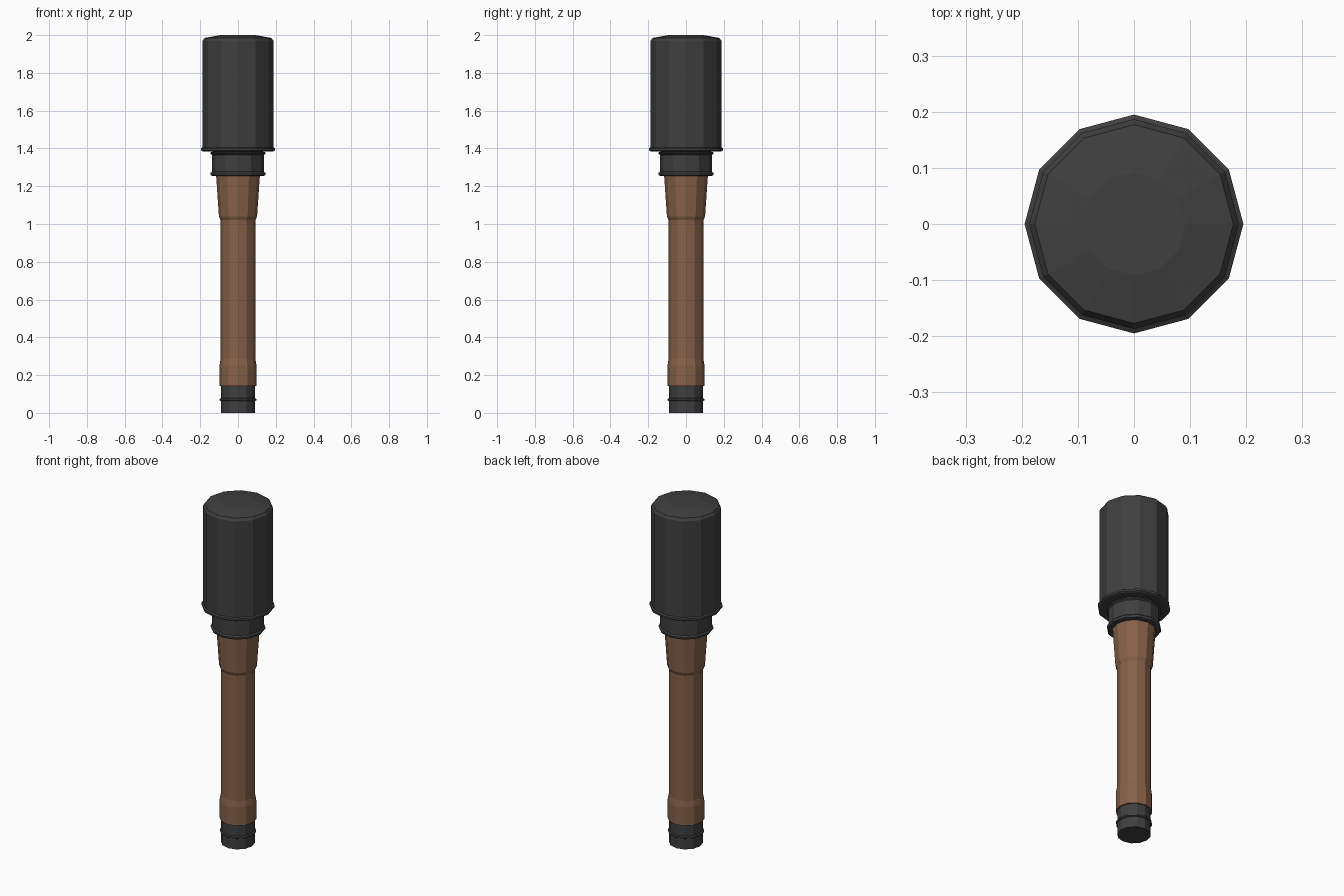
import bpy, bmesh
from math import cos, sin, tau

if "Cube" in bpy.data.objects:
    bpy.data.objects.remove(bpy.data.objects["Cube"])

SIDES = 12

def material(name, rgb):
    m = bpy.data.materials.new(name)
    m.diffuse_color = (*rgb, 1)
    m.use_nodes = True
    m.node_tree.nodes["Principled BSDF"].inputs["Base Color"].default_value = m.diffuse_color
    return m

metal = material("dark_metal", (0.05, 0.05, 0.05))
wood = material("brown_wood", (0.24, 0.12, 0.065))

def lathe(name, profile, mat):
    """Closed flat-shaded solid of revolution from (radius, z), bottom to top."""
    bm = bmesh.new()
    rings = [[bm.verts.new((r * cos(tau * i / SIDES), r * sin(tau * i / SIDES), z))
              for i in range(SIDES)] for r, z in profile]
    for a, b in zip(rings, rings[1:]):
        for i in range(SIDES):
            j = (i + 1) % SIDES
            bm.faces.new((a[i], a[j], b[j], b[i]))
    bm.faces.new(rings[0][::-1])
    bm.faces.new(rings[-1])
    mesh = bpy.data.meshes.new(name)
    bm.to_mesh(mesh)
    bm.free()
    mesh.materials.append(mat)
    obj = bpy.data.objects.new(name, mesh)
    bpy.context.collection.objects.link(obj)
    return obj

# Screw cap at the base, with its raised bead
lathe("base_cap", [(0.09, 0), (0.09, 0.062), (0.097, 0.066), (0.097, 0.074),
                   (0.09, 0.078), (0.09, 0.15)], metal)

# Wooden handle: swollen foot, straight grip, flared top
lathe("handle", [(0.098, 0.142), (0.098, 0.25), (0.092, 0.285), (0.092, 1.02),
                 (0.101, 1.04), (0.116, 1.26)], wood)

# Collar between handle and head, with a rolled edge at each end
lathe("collar", [(0.13, 1.254), (0.142, 1.256), (0.146, 1.263), (0.146, 1.27),
                 (0.138, 1.277), (0.138, 1.366), (0.146, 1.372), (0.146, 1.379),
                 (0.135, 1.382), (0.135, 1.395)], metal)

# Cylindrical head: rolled rim, body, chamfered and slightly domed top
lathe("head", [(0.187, 1.384), (0.195, 1.389), (0.195, 1.401), (0.187, 1.406),
               (0.187, 1.97), (0.177, 1.985), (0.092, 2.0)], metal)
